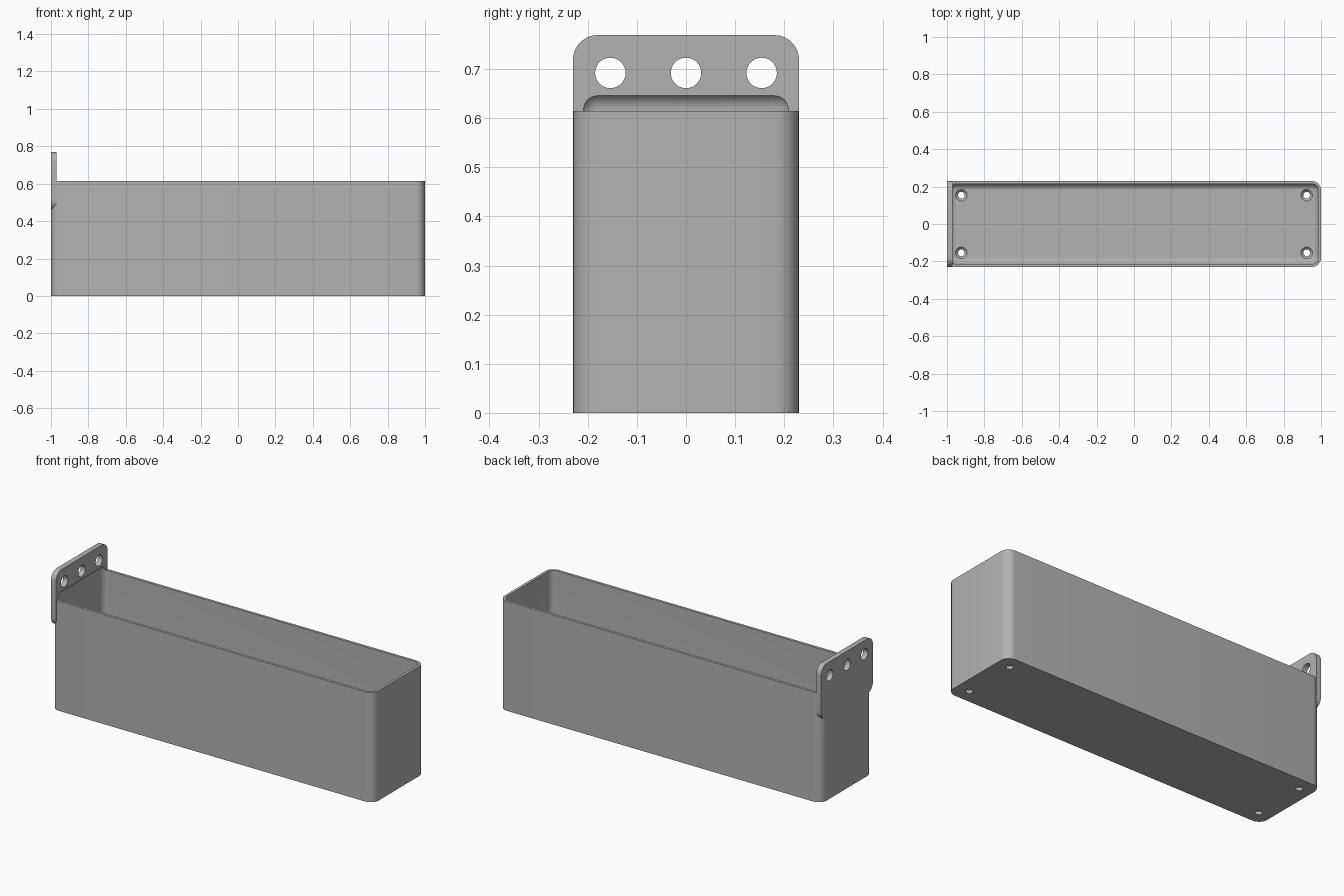
import bpy
import bmesh
import math
from mathutils import Matrix, Vector

cube = bpy.data.objects.get("Cube")
if cube:
    bpy.data.objects.remove(cube, do_unlink=True)

HALF_Y, RIM_Z, WALL, FLOOR = 0.23, 0.615, 0.015, 0.03
OUTER_R, INNER_R, PLATE_T = 0.05, 0.035, 0.03

grey = bpy.data.materials.new("grey_plastic")
grey.use_nodes = True
colour = (0.45, 0.45, 0.45, 1)
grey.diffuse_color = colour
grey.node_tree.nodes["Principled BSDF"].inputs["Base Color"].default_value = colour


def finish(name, bm):
    bmesh.ops.recalc_face_normals(bm, faces=bm.faces)
    mesh = bpy.data.meshes.new(name)
    bm.to_mesh(mesh)
    bm.free()
    mesh.materials.append(grey)
    obj = bpy.data.objects.new(name, mesh)
    bpy.context.collection.objects.link(obj)
    return obj


def rounded_box(name, low, high, radius, axis=None):
    """Box with edges along one axis rounded, or all edges if axis is None."""
    low, high = Vector(low), Vector(high)
    bm = bmesh.new()
    bmesh.ops.create_cube(bm, size=1)
    for v in bm.verts:
        v.co = (low + high) / 2 + v.co * (high - low)
    edges = [e for e in bm.edges if axis is None
             or abs((e.verts[0].co - e.verts[1].co)[axis]) > 1e-4]
    bmesh.ops.bevel(bm, geom=edges, offset=radius, segments=8, profile=0.5,
                    affect='EDGES', clamp_overlap=True)
    return finish(name, bm)


def cone(name, centre, r1, r2, depth, along_x=False):
    turn = Matrix.Rotation(math.pi / 2, 4, 'Y') if along_x else Matrix()
    bm = bmesh.new()
    bmesh.ops.create_cone(bm, cap_ends=True, segments=40, radius1=r1, radius2=r2,
                          depth=depth, matrix=Matrix.Translation(centre) @ turn)
    return finish(name, bm)


def combine(target, tool, operation):
    mod = target.modifiers.new("combine", 'BOOLEAN')
    mod.operation = operation
    mod.solver = 'EXACT'
    mod.object = tool
    bpy.context.view_layer.objects.active = target
    bpy.ops.object.modifier_apply(modifier=mod.name)
    bpy.data.objects.remove(tool, do_unlink=True)


# Outer box with rounded upright corners
box = rounded_box("trough_with_mounting_plate", (-1, -HALF_Y, 0), (1, HALF_Y, RIM_Z), OUTER_R, axis=2)

# Mounting plate at one end
plate = rounded_box("mounting_plate", (-1, -HALF_Y, RIM_Z - 0.154),
                    (-1 + PLATE_T, HALF_Y, RIM_Z + 0.154), OUTER_R, axis=0)
combine(box, plate, 'UNION')

# Filleted cavity, which also hollows the foot of the plate
inner = Vector((1 - WALL, HALF_Y - WALL, 0))
cavity = rounded_box("cavity_cutter", (-inner.x, -inner.y, FLOOR),
                     (inner.x, inner.y, RIM_Z + 0.037), INNER_R)
combine(box, cavity, 'DIFFERENCE')

# Mounting holes through the plate
for y in (-0.154, 0, 0.154):
    hole = cone("plate_hole_cutter", (-1 + PLATE_T / 2, y, 0.692), 0.031, 0.031, 0.1, True)
    combine(box, hole, 'DIFFERENCE')

# Countersunk holes in the floor
for x in (-0.923, 0.923):
    for y in (-0.154, 0.154):
        combine(box, cone("floor_hole_cutter", (x, y, 0), 0.018, 0.018, 0.2), 'DIFFERENCE')
        sink = cone("countersink_cutter", (x, y, FLOOR), 0.016, 0.046, 0.03)
        combine(box, sink, 'DIFFERENCE')

# Smooth the rounded corners, keep the rims crisp
bpy.ops.object.select_all(action='DESELECT')
box.select_set(True)
bpy.context.view_layer.objects.active = box
bpy.ops.object.shade_smooth_by_angle(angle=math.radians(30))
